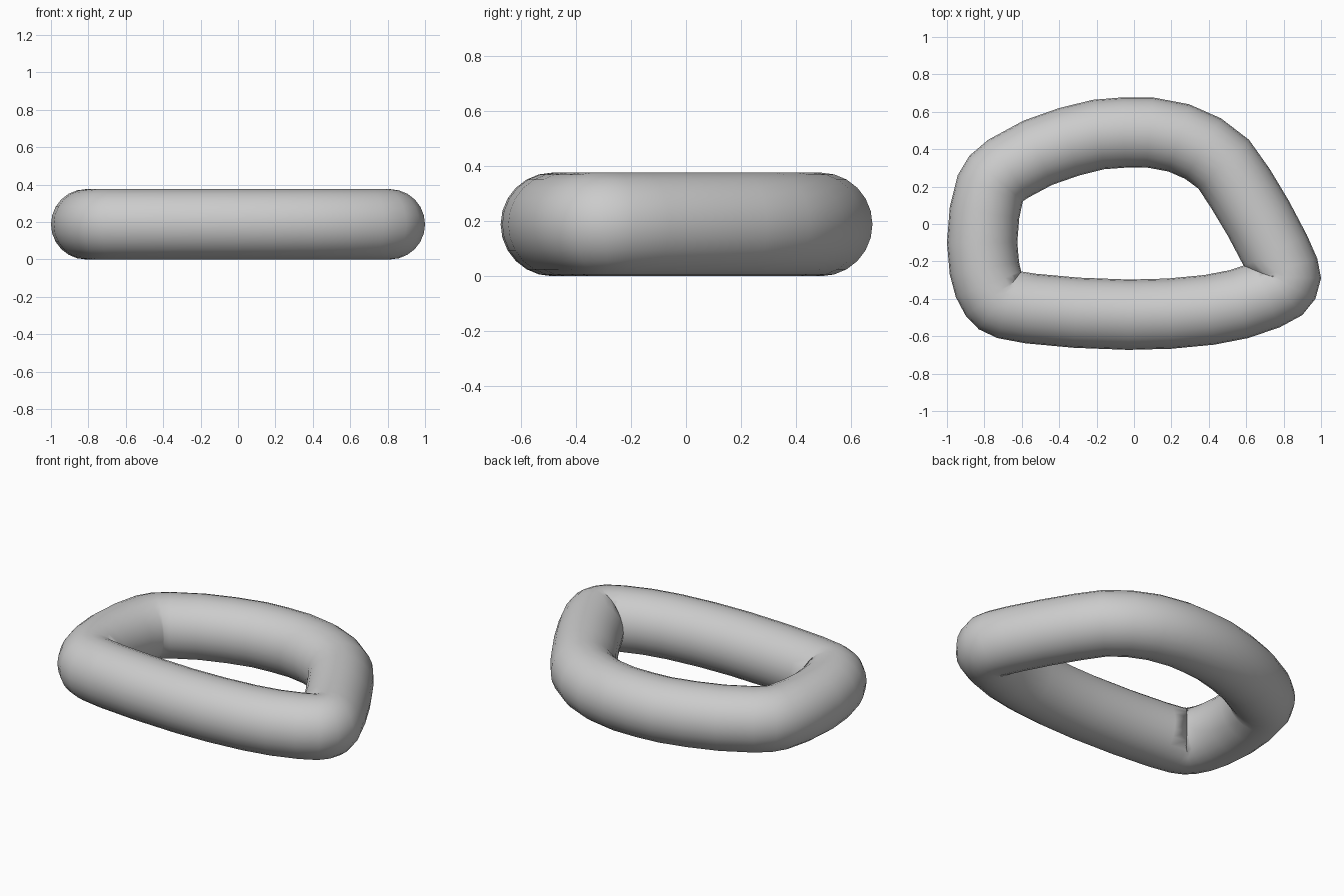
import bpy, bmesh, math
from mathutils import Vector

if "Cube" in bpy.data.objects:
    bpy.data.objects.remove(bpy.data.objects["Cube"])

R = 0.188      # tube radius
SIDES = 24     # sides of the tube section

# Outer outline of the link, counter-clockwise from the right-hand corner
OUTLINE = [
    (1.0, -0.29), (0.98, -0.185), (0.925, -0.06), (0.83, 0.12), (0.725, 0.295),
    (0.615, 0.45), (0.465, 0.565), (0.295, 0.64), (0.10, 0.677), (-0.06, 0.677),
    (-0.22, 0.664), (-0.40, 0.62), (-0.59, 0.553), (-0.78, 0.45), (-0.88, 0.365),
    (-0.943, 0.26), (-0.985, 0.09), (-1.0, -0.10), (-0.985, -0.27), (-0.953, -0.39),
    (-0.90, -0.49), (-0.83, -0.563), (-0.73, -0.61), (-0.58, -0.638), (-0.32, -0.662),
    (-0.03, -0.673), (0.20, -0.667), (0.43, -0.645), (0.61, -0.61), (0.78, -0.552),
    (0.90, -0.487), (0.97, -0.40)]

pts = [Vector((x, y, 0)) for x, y in OUTLINE]
n = len(pts)


def outward(i):
    """Outward direction of the outline at point i."""
    a = (pts[i] - pts[i - 1]).normalized()
    b = (pts[(i + 1) % n] - pts[i]).normalized()
    t = (a + b).normalized()
    return Vector((t.y, -t.x, 0))


# Round tube swept around the closed loop
bm = bmesh.new()
rings = []
for i, p in enumerate(pts):
    d = outward(i)
    c = p - d * R + Vector((0, 0, R))
    ring = []
    for k in range(SIDES):
        a = 2 * math.pi * k / SIDES
        ring.append(bm.verts.new(c + d * (R * math.cos(a)) + Vector((0, 0, R * math.sin(a)))))
    rings.append(ring)
for i in range(n):
    r0, r1 = rings[i], rings[(i + 1) % n]
    for k in range(SIDES):
        m = (k + 1) % SIDES
        bm.faces.new((r0[k], r1[k], r1[m], r0[m])).smooth = True

mesh = bpy.data.meshes.new("ring_tube")
bm.to_mesh(mesh)
bm.free()
ring_obj = bpy.data.objects.new("ring_tube", mesh)
bpy.context.collection.objects.link(ring_obj)

grey = bpy.data.materials.new("light grey")
grey.diffuse_color = (0.6, 0.6, 0.6, 1)
grey.use_nodes = True
grey.node_tree.nodes["Principled BSDF"].inputs["Base Color"].default_value = grey.diffuse_color
mesh.materials.append(grey)
